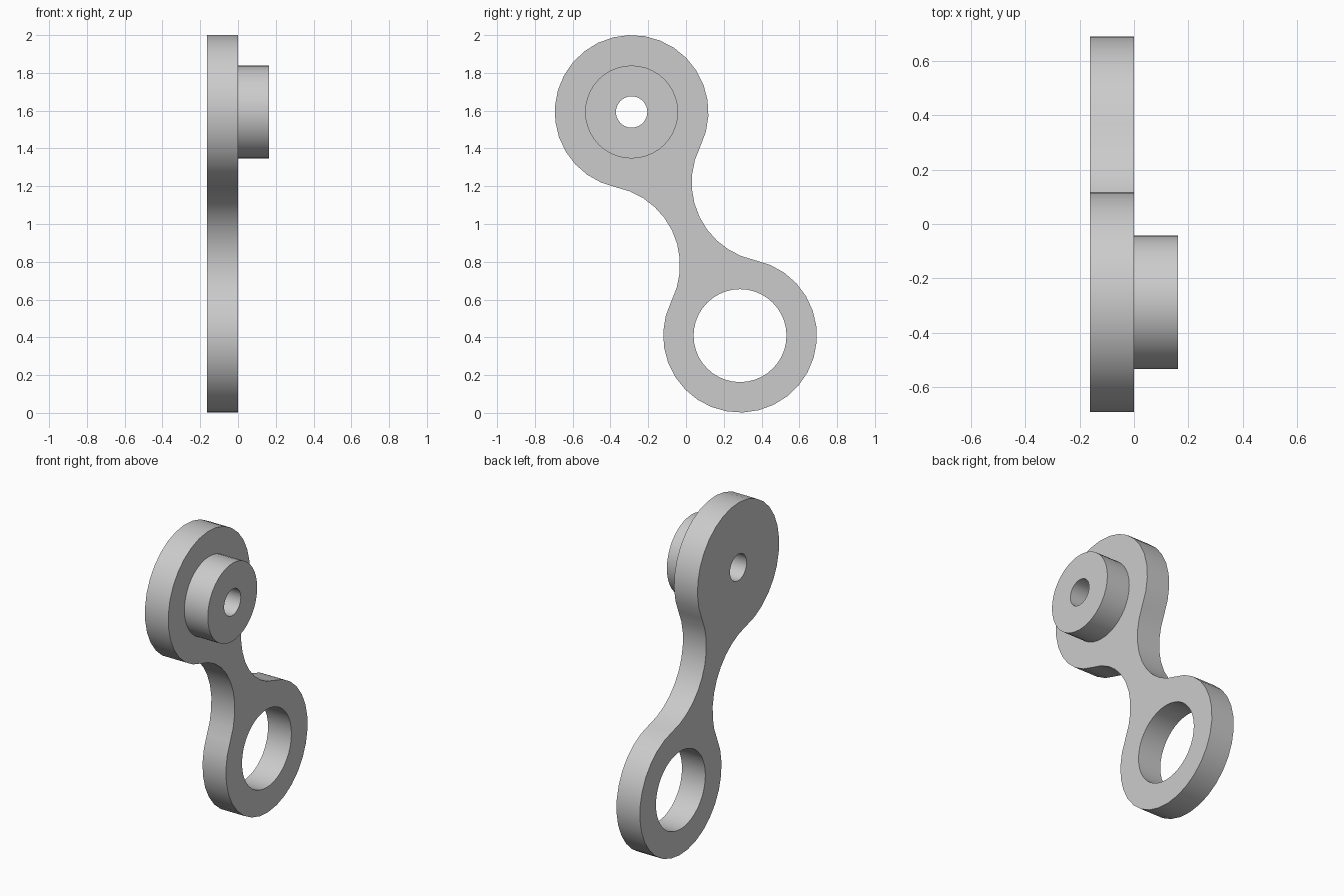
import bpy
import bmesh
import math
from mathutils import Vector

if "Cube" in bpy.data.objects:
    bpy.data.objects.remove(bpy.data.objects["Cube"], do_unlink=True)

THICK = 0.163         # plate thickness and boss height
END_R = 0.407         # rounded ends
FILLET_R = 0.42       # waist curves
RING_R = 0.246        # lower opening and boss
BORE_R = 0.083        # through bore
TOP = Vector((-0.288, 1.593))
LOW = Vector((0.286, 0.409))

grey = bpy.data.materials.new("plain_grey")
grey.use_nodes = True
grey.diffuse_color = (0.6, 0.6, 0.6, 1)
grey.node_tree.nodes["Principled BSDF"].inputs["Base Color"].default_value = (0.6, 0.6, 0.6, 1)


def arc(centre, radius, start, sweep, steps):
    """Points along an arc in the y-z plane, without its last point."""
    return [centre + radius * Vector((math.cos(start + sweep * i / steps),
                                      math.sin(start + sweep * i / steps)))
            for i in range(steps)]


def circle(centre, radius, steps):
    return arc(centre, radius, math.pi / 2, math.tau, steps)


def angle(a, b):
    d = b - a
    return math.atan2(d.y, d.x)


def link_outline():
    """Two round ends joined by concave arcs tangent to both."""
    mid, span = (TOP + LOW) / 2, LOW - TOP
    offset = math.sqrt((END_R + FILLET_R) ** 2 - (span.length / 2) ** 2)
    side = Vector((span.y, -span.x)).normalized() * offset
    centres = [TOP, mid + side, LOW, mid - side]
    points = []
    for i, c in enumerate(centres):
        start = angle(c, centres[i - 1])
        end = angle(c, centres[(i + 1) % 4])
        if i % 2 == 0:
            points += arc(c, END_R, start, (end - start) % math.tau, 24)
        else:
            points += arc(c, FILLET_R, start, -((start - end) % math.tau), 10)
    return points


def slab(name, loops, x0, x1):
    """Fill the loops (outline plus holes) and extrude along x."""
    bm = bmesh.new()
    edges = []
    for loop in loops:
        verts = [bm.verts.new((x0, p.x, p.y)) for p in loop]
        edges += [bm.edges.new((verts[i - 1], v)) for i, v in enumerate(verts)]
    bmesh.ops.triangle_fill(bm, edges=edges, use_beauty=True, normal=(1, 0, 0))
    made = bmesh.ops.extrude_face_region(bm, geom=bm.faces[:], use_keep_orig=True)
    moved = [g for g in made["geom"] if isinstance(g, bmesh.types.BMVert)]
    bmesh.ops.translate(bm, verts=moved, vec=(x1 - x0, 0, 0))
    bmesh.ops.recalc_face_normals(bm, faces=bm.faces[:])
    mesh = bpy.data.meshes.new(name)
    bm.to_mesh(mesh)
    bm.free()
    mesh.materials.append(grey)
    obj = bpy.data.objects.new(name, mesh)
    bpy.context.collection.objects.link(obj)
    bpy.ops.object.select_all(action='DESELECT')
    obj.select_set(True)
    bpy.context.view_layer.objects.active = obj
    bpy.ops.object.shade_smooth_by_angle(angle=math.radians(35))
    return obj


# Flat link with its large lower opening and small upper bore
slab("link_plate",
     [link_outline(), circle(LOW, RING_R, 40), circle(TOP, BORE_R, 32)],
     -THICK, 0)

# Hollow round boss on the upper end
slab("pivot_boss",
     [circle(TOP, RING_R, 40), circle(TOP, BORE_R, 32)],
     0, THICK)
